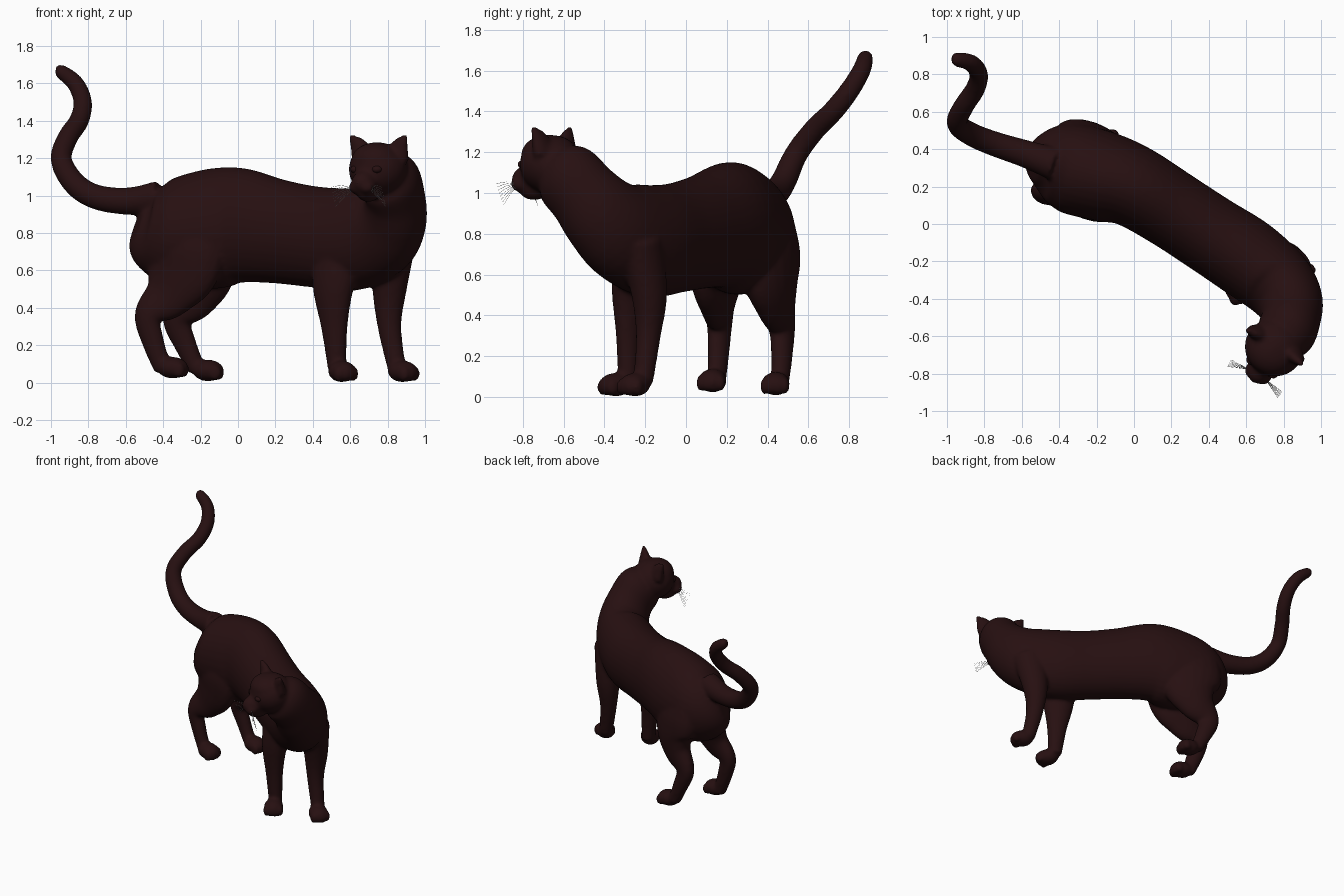
import bpy, bmesh, math
from mathutils import Vector, Matrix

if "Cube" in bpy.data.objects:
    bpy.data.objects.remove(bpy.data.objects["Cube"], do_unlink=True)

UP = Vector((0, 0, 1))
ACROSS = Vector((0.5, 0.86, 0)).normalized()      # across the trunk
FACE = Vector((-0.53, -0.85, 0)).normalized()     # where the head looks
EAR_SIDE = FACE.cross(UP)                         # sideways on the head
HEAD = Vector((0.75, -0.66, 1.14))


def material(name, rgb, roughness):
    mat = bpy.data.materials.new(name)
    mat.use_nodes = True
    mat.diffuse_color = (*rgb, 1)
    bsdf = mat.node_tree.nodes["Principled BSDF"]
    bsdf.inputs["Base Color"].default_value = (*rgb, 1)
    bsdf.inputs["Roughness"].default_value = roughness
    return mat


fur = material("dark brown fur", (0.02, 0.005, 0.0055), 0.8)
hair = material("pale grey whisker", (0.6, 0.6, 0.6), 0.6)


def spline_points(rows, steps=5):
    """Catmull-Rom through rows of x, y, z, width, height."""
    rows = [Vector(r) for r in rows]
    rows = [rows[0]] + rows + [rows[-1]]
    out = []
    for a, b, c, d in zip(rows, rows[1:], rows[2:], rows[3:]):
        for i in range(steps):
            t = i / steps
            out.append((b * 2 + (c - a) * t + (a * 2 - b * 5 + c * 4 - d) * t ** 2
                        + (b * 3 - a - c * 3 + d) * t ** 3) * 0.5)
    return out + [rows[-1]]


def loft(bm, rows, ref, sides=20):
    """Closed tube of elliptical rings."""
    pts = spline_points(rows)
    rings = []
    for i, p in enumerate(pts):
        before, after = pts[max(i - 1, 0)], pts[min(i + 1, len(pts) - 1)]
        tangent = (Vector(after[:3]) - Vector(before[:3])).normalized()
        side = tangent.cross(ref).normalized()
        up = side.cross(tangent)
        ring = []
        for k in range(sides):
            a = math.tau * k / sides
            offset = side * math.cos(a) * p[3] + up * math.sin(a) * p[4]
            ring.append(bm.verts.new(Vector(p[:3]) + offset))
        rings.append(ring)
    for r, q in zip(rings, rings[1:]):
        for k in range(sides):
            n = (k + 1) % sides
            bm.faces.new((r[k], r[n], q[n], q[k]))
    bm.faces.new(rings[0][::-1])
    bm.faces.new(rings[-1])


def ball(bm, centre, forward, radii):
    """Ellipsoid: radii along forward, sideways and up."""
    f = Vector(forward).normalized()
    s = UP.cross(f).normalized()
    u = f.cross(s)
    turn = Matrix((f, s, u)).transposed().to_4x4()
    mat = Matrix.Translation(centre) @ turn @ Matrix.Diagonal((*radii, 1))
    bmesh.ops.create_uvsphere(bm, u_segments=24, v_segments=14, radius=1, matrix=mat)


def finish(bm, name):
    bmesh.ops.recalc_face_normals(bm, faces=bm.faces)
    mesh = bpy.data.meshes.new(name)
    bm.to_mesh(mesh)
    bm.free()
    mesh.materials.append(fur)
    obj = bpy.data.objects.new(name, mesh)
    bpy.context.collection.objects.link(obj)
    mesh.shade_smooth()
    return obj


def on_head(forward, side, up):
    return HEAD + FACE * forward + EAR_SIDE * side + UP * up


body = bmesh.new()

# trunk, chest and neck
loft(body, [
    (-0.545, 0.30, 0.83, 0.07, 0.10),
    (-0.48, 0.31, 0.81, 0.18, 0.21),
    (-0.35, 0.30, 0.80, 0.24, 0.285),
    (-0.15, 0.25, 0.82, 0.24, 0.32),
    (0.0, 0.20, 0.84, 0.22, 0.31),
    (0.2, 0.08, 0.81, 0.21, 0.28),
    (0.4, -0.05, 0.78, 0.21, 0.27),
    (0.6, -0.18, 0.765, 0.215, 0.275),
    (0.76, -0.31, 0.81, 0.2, 0.25),
    (0.83, -0.41, 0.89, 0.18, 0.21),
    (0.84, -0.5, 0.99, 0.16, 0.18),
    (0.81, -0.59, 1.09, 0.155, 0.17),
    (0.77, -0.65, 1.14, 0.1, 0.1)], UP, 32)

# tail
loft(body, [(x, y, z, r, r) for x, y, z, r in [
    (-0.42, 0.32, 0.99, 0.09),
    (-0.58, 0.375, 0.97, 0.074),
    (-0.75, 0.43, 0.99, 0.067),
    (-0.87, 0.48, 1.06, 0.063),
    (-0.945, 0.54, 1.19, 0.058),
    (-0.91, 0.63, 1.31, 0.055),
    (-0.85, 0.72, 1.4, 0.053),
    (-0.83, 0.8, 1.5, 0.05),
    (-0.87, 0.86, 1.6, 0.046),
    (-0.95, 0.88, 1.665, 0.038),
    (-0.975, 0.882, 1.675, 0.02)]], UP)

# hind legs
loft(body, [
    (-0.28, 0.2, 0.88, 0.2, 0.11),
    (-0.28, 0.175, 0.72, 0.24, 0.13),
    (-0.31, 0.165, 0.58, 0.215, 0.105),
    (-0.38, 0.165, 0.46, 0.14, 0.075),
    (-0.48, 0.165, 0.36, 0.08, 0.058),
    (-0.455, 0.16, 0.22, 0.062, 0.05),
    (-0.4, 0.15, 0.07, 0.05, 0.045)], ACROSS)
loft(body, [
    (-0.24, 0.39, 0.88, 0.2, 0.11),
    (-0.22, 0.40, 0.72, 0.23, 0.13),
    (-0.2, 0.42, 0.58, 0.2, 0.11),
    (-0.24, 0.445, 0.46, 0.14, 0.085),
    (-0.325, 0.47, 0.34, 0.085, 0.06),
    (-0.28, 0.47, 0.2, 0.062, 0.05),
    (-0.22, 0.46, 0.07, 0.05, 0.045)], ACROSS)

# front legs
loft(body, [
    (0.55, -0.25, 0.74, 0.15, 0.1),
    (0.51, -0.27, 0.52, 0.12, 0.085),
    (0.515, -0.28, 0.3, 0.075, 0.06),
    (0.53, -0.285, 0.07, 0.05, 0.048)], ACROSS)
loft(body, [
    (0.83, -0.22, 0.76, 0.13, 0.1),
    (0.81, -0.18, 0.5, 0.095, 0.085),
    (0.81, -0.185, 0.3, 0.065, 0.06),
    (0.85, -0.21, 0.07, 0.05, 0.048)], ACROSS)

# paws with toes
paws = [((-0.35, 0.13, 0.08), (1, -0.2, 0)), ((-0.16, 0.44, 0.065), (1, -0.1, 0)),
        ((0.555, -0.345, 0.06), (0.5, -0.85, 0)), ((0.88, -0.25, 0.06), (0.8, -0.6, 0))]
for centre, heading in paws:
    f = Vector(heading).normalized()
    s = UP.cross(f)
    ball(body, centre, f, (0.085, 0.07, 0.058))
    for k in (-1.5, -0.5, 0.5, 1.5):
        toe = Vector(centre) + f * (0.06 - 0.012 * abs(k)) + s * k * 0.033 - UP * 0.012
        ball(body, toe, f, (0.034, 0.023, 0.042))

# skull, cheeks, muzzle and chin
ball(body, HEAD, FACE, (0.155, 0.16, 0.145))
ball(body, on_head(0.02, 0, 0.05), FACE, (0.13, 0.135, 0.095))
ball(body, on_head(0.12, 0, -0.07), FACE, (0.1, 0.07, 0.07))
ball(body, on_head(0.1, 0, -0.12), FACE, (0.085, 0.055, 0.055))
for m in (-1, 1):
    ball(body, on_head(0.16, m * 0.032, -0.095), FACE, (0.05, 0.045, 0.04))
    # ears
    base, middle, tip = on_head(-0.02, m * 0.105, 0.07), on_head(-0.01, m * 0.135, 0.13), on_head(0, m * 0.18, 0.188)
    loft(body, [(*base, 0.075, 0.045), (*middle, 0.05, 0.03), (*tip, 0.008, 0.008)], FACE)

# fuse everything into one smooth skin
skin = finish(body, "body")
remesh = skin.modifiers.new("fuse", "REMESH")
remesh.mode = "VOXEL"
remesh.voxel_size = 0.012
remesh.use_smooth_shade = True
soften = skin.modifiers.new("soften", "SMOOTH")
soften.factor = 0.5
soften.iterations = 8

# eyes and nose
for m, label in ((-1, "left"), (1, "right")):
    eye = bmesh.new()
    ball(eye, on_head(0.12, m * 0.066, 0.0), FACE, (0.028, 0.03, 0.022))
    finish(eye, label + "_eye")
nose = bmesh.new()
ball(nose, on_head(0.197, 0, -0.072), FACE, (0.02, 0.022, 0.015))
finish(nose, "nose")

# whiskers
for m, label in ((-1, "left"), (1, "right")):
    curve = bpy.data.curves.new(label + "_whiskers", "CURVE")
    curve.dimensions = "3D"
    curve.bevel_depth = 0.0008
    curve.bevel_resolution = 0
    curve.materials.append(hair)
    for i in range(8):
        drop = 0.012 * (i - 2)
        line = curve.splines.new("POLY")
        line.points.add(4)
        for k, point in enumerate(line.points):
            t = k / 4
            spot = on_head(0.17 + (0.05 - 0.006 * i) * t, m * (0.05 + 0.11 * t),
                           -0.09 - 0.003 * i - drop * t - 0.03 * t * t)
            point.co = (*spot, 1)
    bpy.context.collection.objects.link(bpy.data.objects.new(label + "_whiskers", curve))
